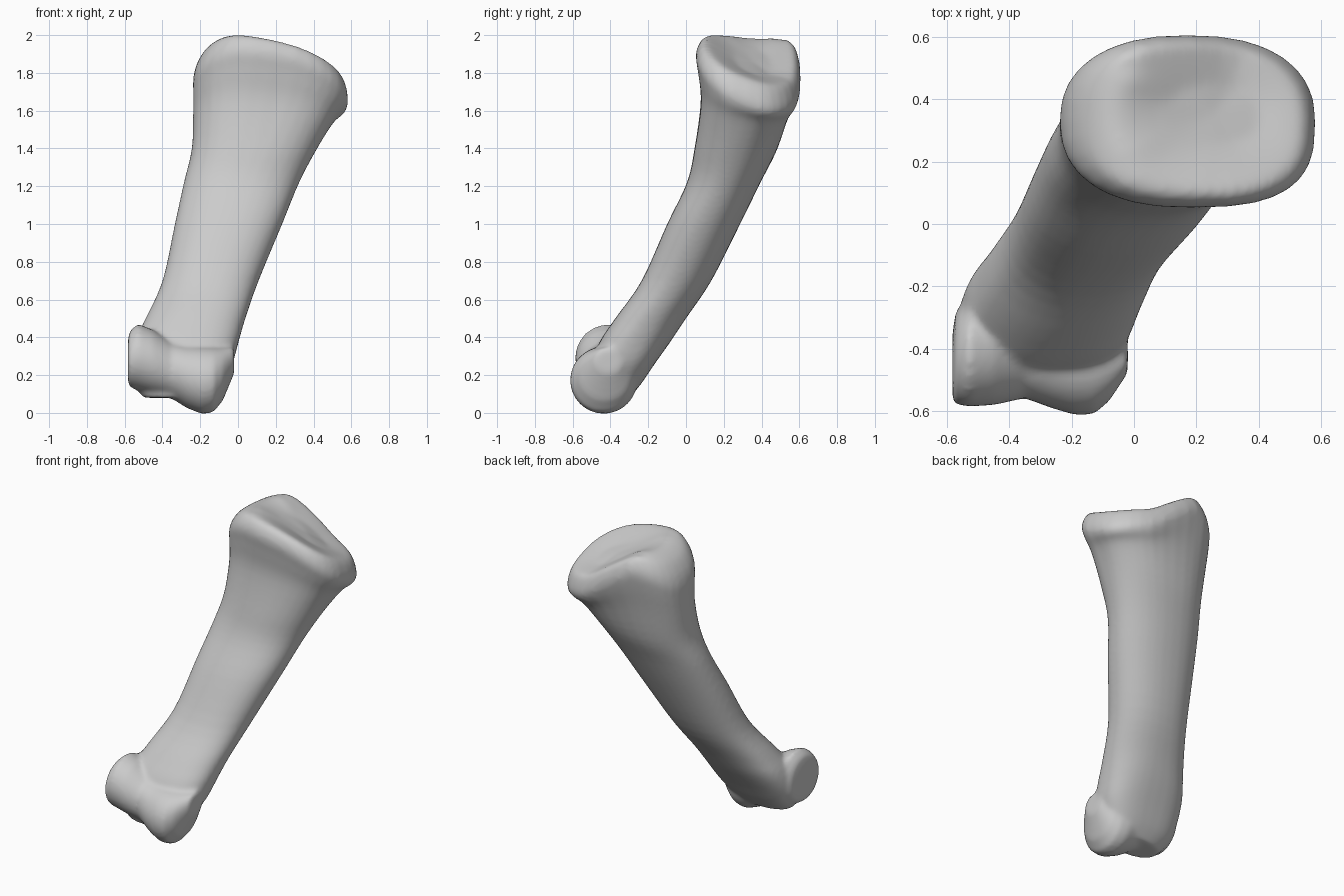
import bpy, bmesh, math
from mathutils import Vector

if "Cube" in bpy.data.objects:
    bpy.data.objects.remove(bpy.data.objects["Cube"])

N = 32


def power(v, n):
    return math.copysign(abs(v) ** (2 / n), v)


def outline(x0, x1, y0, y1, n, corner=None):
    """Superellipse filling a box, optionally squarer at the front right."""
    pts = []
    for i in range(N):
        a = 2 * math.pi * i / N
        m = corner if corner and i > 3 * N / 4 else n
        pts.append(((x0 + x1) / 2 + (x1 - x0) / 2 * power(math.cos(a), m),
                    (y0 + y1) / 2 + (y1 - y0) / 2 * power(math.sin(a), m)))
    return pts


def spline_rings(rings, steps=4):
    """Insert Catmull-Rom in-between rings so the skin has no bands."""
    rings = [[Vector(p) for p in r] for r in rings]
    out = []
    for k in range(len(rings) - 1):
        quad = (rings[max(k - 1, 0)], rings[k], rings[k + 1], rings[min(k + 2, len(rings) - 1)])
        for s in range(steps):
            t = s / steps
            out.append([b + (c - a) * (t / 2) + (2 * a - 5 * b + 4 * c - d) * (t * t / 2)
                        + (3 * b - a - 3 * c + d) * (t ** 3 / 2) for a, b, c, d in zip(*quad)])
    return out + [rings[-1]]


def loft(bm, rings):
    """Skin a list of point rings and close both ends with a fan."""
    loops = [[bm.verts.new(p) for p in r] for r in rings]
    for a, b in zip(loops, loops[1:]):
        for i in range(N):
            j = (i + 1) % N
            bm.faces.new((a[i], a[j], b[j], b[i]))
    for loop in (loops[0], loops[-1]):
        mid = bm.verts.new([sum(v.co[k] for v in loop) / N for k in range(3)])
        for i in range(N):
            bm.faces.new((loop[i], loop[(i + 1) % N], mid))


def socket(x, y):
    """Height of the joint surface on top, falling away to the back right."""
    slope = min(max(0.06 + x, 0.06), 0.38)
    fall = 0.15 * x + 0.3 * x * x if x > 0 else 2 * x * x
    return 2.005 - fall - slope * (y - 0.15)


bm = bmesh.new()

# Shaft: level sections (z, x range, y range, squareness)
shaft = [(0.08, -.50, -.12, -.50, -.30, 2.4), (0.15, -.55, -.09, -.50, -.24, 2.7),
         (0.26, -.565, -.03, -.50, -.165, 2.7), (0.38, -.545, .005, -.455, -.08, 2.5),
         (0.50, -.49, .04, -.375, .00, 2.3), (0.70, -.40, .11, -.235, .135, 2.2),
         (1.00, -.335, .235, -.10, .287, 2.2), (1.22, -.287, .325, .005, .395, 2.2),
         (1.40, -.245, .42, .045, .485, 2.3)]
rings = [[(x, y, z) for x, y in outline(*box, n)] for z, *box, n in shaft]

# Head: sections that tilt progressively into the socket surface
head = [(.27, .5, -.238, .51, .078, .55, 2.3), (.17, .85, -.238, .565, .065, .59, 2.35),
        (.10, 1, -.236, .583, .052, .607, 2.35), (.04, 1, -.21, .572, .068, .597, 2.3),
        (.005, 1, -.15, .545, .10, .575, 2.3), (.005, 1, -.05, .50, .155, .54, 2.2),
        (.025, 1, .10, .40, .26, .45, 2)]
for drop, tilt, *box, n in head:
    rings.append([(x, y, 1.84 + tilt * (socket(x, y) - 1.84) - drop)
                  for x, y in outline(*box, n, 2.9)])
loft(bm, spline_rings(rings))

# Lower pulley joint: round sections along x (x, y, z, radius)
pulley = [(-.583, -.46, .275, .11), (-.572, -.43, .285, .15), (-.53, -.41, .295, .177),
          (-.45, -.41, .268, .172), (-.35, -.41, .225, .150), (-.27, -.425, .19, .165),
          (-.19, -.435, .172, .179), (-.13, -.44, .175, .172), (-.08, -.43, .205, .14),
          (-.02, -.41, .28, .07)]
loft(bm, [[(x, cy + r * math.cos(2 * math.pi * i / N), cz + r * math.sin(2 * math.pi * i / N))
           for i in range(N)] for x, cy, cz, r in pulley])

bmesh.ops.recalc_face_normals(bm, faces=bm.faces)
mesh = bpy.data.meshes.new("finger_bone")
bm.to_mesh(mesh)
bm.free()
bone = bpy.data.objects.new("finger_bone", mesh)
bpy.context.collection.objects.link(bone)

# Fuse both parts into one smooth skin
remesh = bone.modifiers.new("fuse", 'REMESH')
remesh.mode = 'VOXEL'
remesh.voxel_size = 0.014
remesh.use_smooth_shade = True
smooth = bone.modifiers.new("soften", 'SMOOTH')
smooth.factor = 0.5
smooth.iterations = 8
